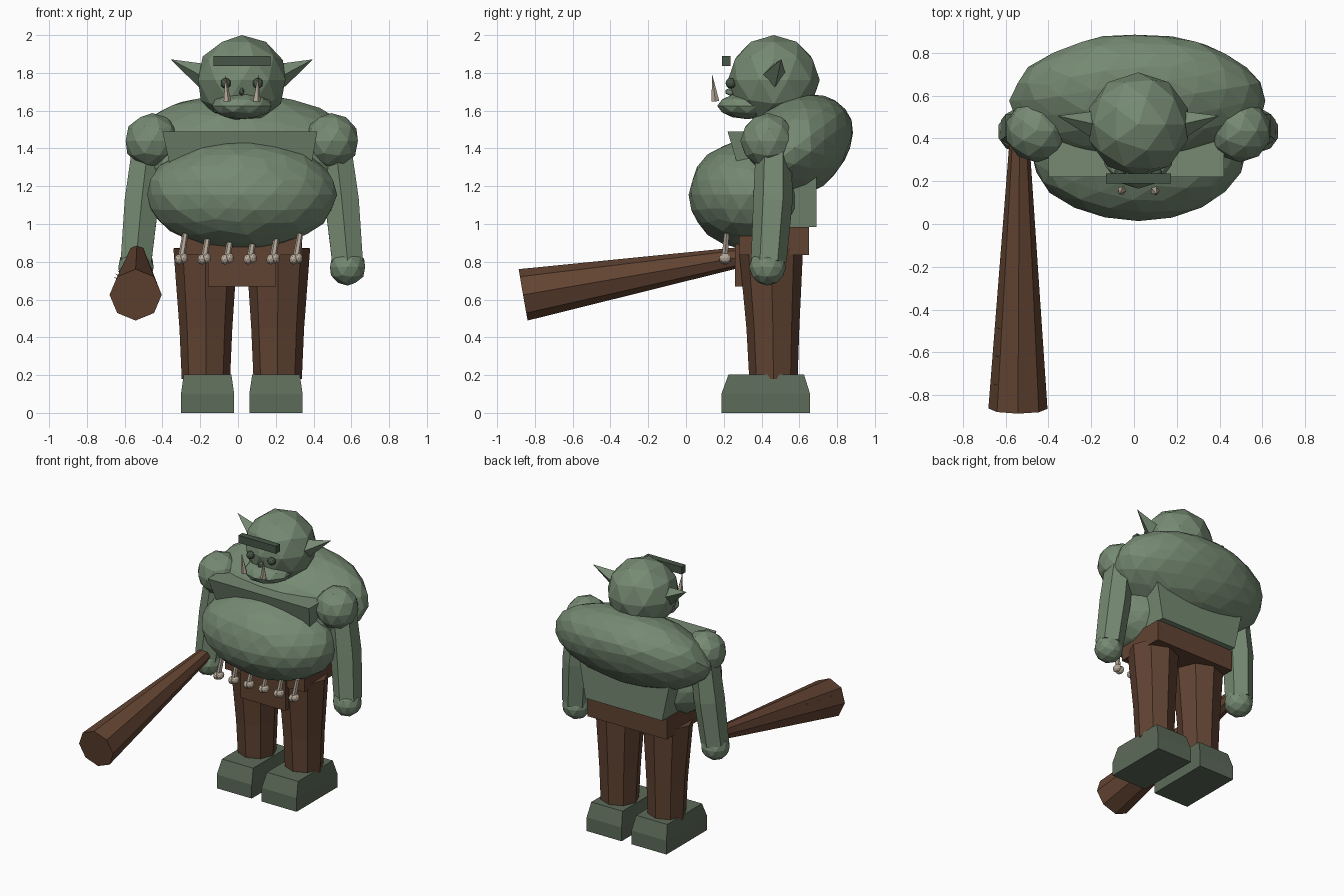
import bpy, bmesh, math, random
from mathutils import Vector, Matrix

if "Cube" in bpy.data.objects:
    bpy.data.objects.remove(bpy.data.objects["Cube"])

random.seed(4)
CX = 0.02  # body centre line


def material(name, rgb):
    m = bpy.data.materials.new(name)
    m.diffuse_color = (*rgb, 1)
    m.use_nodes = True
    m.node_tree.nodes["Principled BSDF"].inputs["Base Color"].default_value = m.diffuse_color
    return m


SKIN = material("green skin", (0.18, 0.255, 0.17))
BOOT = material("dull green boots", (0.107, 0.145, 0.098))
DARK = material("dark green", (0.062, 0.092, 0.062))
CLOTH = material("brown cloth", (0.118, 0.056, 0.032))
WOOD = material("brown wood", (0.125, 0.058, 0.032))
BONE = material("pale bone", (0.48, 0.41, 0.33))


def finish(name, bm, mat):
    bmesh.ops.remove_doubles(bm, verts=bm.verts, dist=1e-5)
    bmesh.ops.recalc_face_normals(bm, faces=bm.faces)
    me = bpy.data.meshes.new(name)
    bm.to_mesh(me)
    bm.free()
    me.materials.append(mat)
    ob = bpy.data.objects.new(name, me)
    bpy.context.collection.objects.link(ob)
    return ob


def ball(name, mat, loc, rad, sub=2, tilt=0.0, jitter=0.0):
    """Faceted ellipsoid, tilted about x, with slightly uneven facets."""
    if not isinstance(rad, tuple):
        rad = (rad,) * 3
    bm = bmesh.new()
    bmesh.ops.create_icosphere(bm, subdivisions=sub, radius=1)
    for v in bm.verts:
        v.co *= 1 + random.uniform(-jitter, jitter)
    m = Matrix.Translation(loc) @ Matrix.Rotation(tilt, 4, 'X') @ Matrix.Diagonal((*rad, 1))
    bm.transform(m)
    return finish(name, bm, mat)


def tube(name, mat, rings, n, phase=0.0):
    """Faceted limb or cone through (point, radius) rings."""
    pts = [Vector(p) for p, r in rings]
    d = (pts[-1] - pts[0]).normalized()
    ref = Vector((0, 0, 1)) if abs(d.x) > 0.7 else Vector((1, 0, 0))
    u = (ref - d * ref.dot(d)).normalized()
    w = d.cross(u)
    bm = bmesh.new()
    loops = []
    for p, (_, r) in zip(pts, rings):
        loops.append([bm.verts.new(p + r * (u * math.cos(a) + w * math.sin(a)))
                      for a in (phase + 2 * math.pi * i / n for i in range(n))])
    for a, b in zip(loops, loops[1:]):
        for i in range(n):
            j = (i + 1) % n
            bm.faces.new((a[i], a[j], b[j], b[i]))
    bm.faces.new(loops[0])
    if rings[-1][1] > 0.001:
        bm.faces.new(loops[-1])
    return finish(name, bm, mat)


def block(name, mat, *levels):
    """Tapered box through levels of (x0, x1, y0, y1, z)."""
    bm = bmesh.new()
    loops = [[bm.verts.new(c) for c in ((x0, y0, z), (x1, y0, z), (x1, y1, z), (x0, y1, z))]
             for x0, x1, y0, y1, z in levels]
    for a, b in zip(loops, loops[1:]):
        for i in range(4):
            j = (i + 1) % 4
            bm.faces.new((a[i], a[j], b[j], b[i]))
    bm.faces.new(loops[0])
    bm.faces.new(loops[-1])
    return finish(name, bm, mat)


# Trunk: tapered chest block, round belly and hunched back
block("chest", SKIN, (-0.29, 0.33, 0.37, 0.69, 0.985), (-0.40, 0.42, 0.22, 0.69, 1.49))
ball("belly", SKIN, (CX, 0.34, 1.155), (0.505, 0.325, 0.29), 3, jitter=0.015)
ball("hunched_back", SKIN, (CX, 0.575, 1.405), (0.595, 0.34, 0.25), 3, math.radians(37), 0.015)

# Hips and hanging front flap
block("hips", CLOTH, (-0.30, 0.34, 0.28, 0.65, 0.835), (-0.30, 0.34, 0.28, 0.65, 0.985))
block("front_flap", CLOTH, (-0.16, 0.20, 0.26, 0.30, 0.67), (-0.16, 0.20, 0.26, 0.30, 0.93))

# Head with muzzle, nose and brow
ball("head", SKIN, (CX, 0.465, 1.762), (0.243, 0.243, 0.238), 2)
ball("muzzle", SKIN, (CX, 0.325, 1.625), (0.165, 0.16, 0.07), 2)
ball("nose", SKIN, (CX, 0.235, 1.70), (0.014, 0.03, 0.022), 1)
block("brow", DARK, (-0.13, 0.173, 0.19, 0.236, 1.836), (-0.13, 0.173, 0.19, 0.236, 1.89))

for side, s in (("left", 1), ("right", -1)):
    def X(v):
        return CX + s * v

    # Face details
    ball(side + "_eye", DARK, (X(0.085), 0.237, 1.745), 0.028, 2)
    tube(side + "_tusk", BONE, [((X(0.078), 0.155, 1.65), 0.022), ((X(0.087), 0.139, 1.79), 0)], 5)
    tube(side + "_ear", SKIN, [((X(0.20), 0.465, 1.785), 0.066), ((X(0.378), 0.505, 1.872), 0)], 4)

    # Arm
    ball(side + "_shoulder", SKIN, (X(0.475), 0.435, 1.44), 0.147, 2)
    tube(side + "_arm", SKIN, [((X(0.495), 0.465, 1.42), 0.095), ((X(0.53), 0.46, 1.12), 0.104),
                               ((X(0.56), 0.438, 0.80), 0.094)], 6, math.pi / 2)
    ball(side + "_hand", SKIN, (X(0.56), 0.432, 0.772), 0.098, 2)

    # Trouser leg and boot
    tube(side + "_leg", CLOTH, [((X(0.192), 0.45, 0.872), 0.17), ((X(0.19), 0.46, 0.45), 0.14),
                                ((X(0.19), 0.463, 0.18), 0.128)], 8)
    a, b = sorted((X(0.04), X(0.322)))
    block(side + "_boot", BOOT, (a, b, 0.187, 0.657, 0), (a, b, 0.187, 0.657, 0.10),
          (a + 0.015, b - 0.015, 0.225, 0.625, 0.203))

# Row of bones hung along the waist
for i in range(6):
    x = -0.30 + 0.1215 * i
    tube(f"bone_shaft_{i + 1}", BONE, [((x, 0.205, 0.82), 0.019), ((x + 0.022, 0.215, 0.95), 0.015)], 6)
    for k, dx in enumerate((-0.012, 0.012)):
        ball(f"bone_knob_{i + 1}_{k + 1}", BONE, (x + dx, 0.207, 0.813 + 0.006 * k), (0.024, 0.033, 0.028), 2)

# Club with small studs
tube("club", WOOD, [((-0.535, 0.38, 0.84), 0.047), ((-0.542, -0.862, 0.625), 0.138)], 8)
for i, y in enumerate((-0.486, -0.617, -0.748)):
    t = (0.38 - y) / 1.242
    c = Vector((-0.537, y, 0.84 - 0.215 * t))
    r = 0.047 + 0.091 * t
    out = Vector((-0.85, 0, 0.53))
    tube(f"club_stud_{i + 1}", BONE, [(c + out * r * 0.85, 0.006), (c + out * (r + 0.012), 0)], 4)
